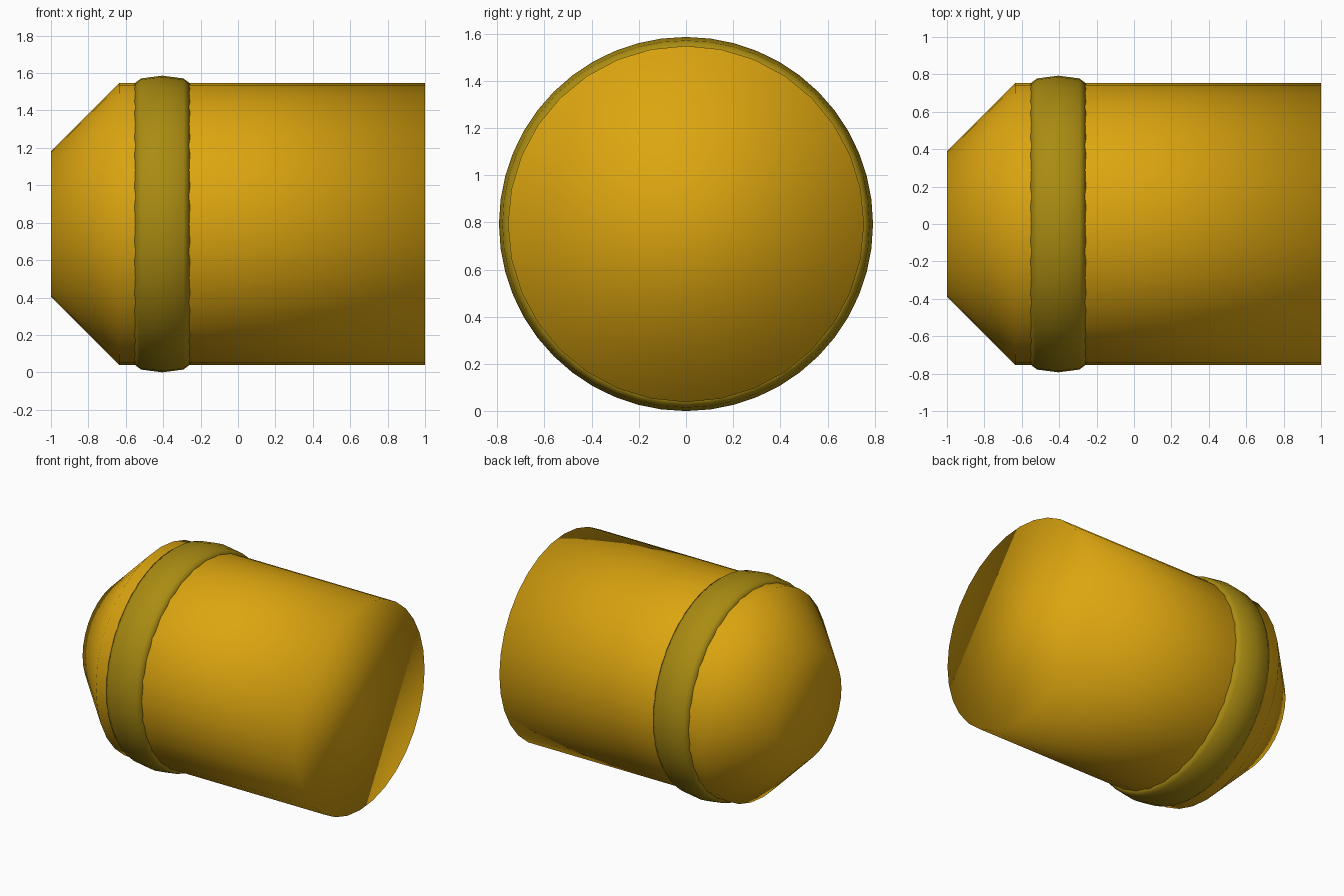
import bpy, bmesh, math

if "Cube" in bpy.data.objects:
    bpy.data.objects.remove(bpy.data.objects["Cube"])

CZ = 0.793  # height of the long axis


def material(name, color):
    m = bpy.data.materials.new(name)
    m.diffuse_color = (*color, 1)
    m.use_nodes = True
    m.node_tree.nodes["Principled BSDF"].inputs["Base Color"].default_value = m.diffuse_color
    return m


def lathe(name, profile, sides, mat, closed):
    """Revolve (x, radius) points around the horizontal axis."""
    bm = bmesh.new()
    rings = []
    for x, r in profile:
        ring = []
        for i in range(sides):
            a = 2 * math.pi * i / sides
            ring.append(bm.verts.new((x, r * math.sin(a), CZ + r * math.cos(a))))
        rings.append(ring)
    pairs = list(zip(rings, rings[1:]))
    if closed:
        pairs.append((rings[-1], rings[0]))
    else:
        bm.faces.new(rings[0])
        bm.faces.new(rings[-1])
    for a, b in pairs:
        for i in range(sides):
            j = (i + 1) % sides
            bm.faces.new((a[i], a[j], b[j], b[i]))
    bmesh.ops.recalc_face_normals(bm, faces=bm.faces)
    for f in bm.faces:
        f.smooth = True
    me = bpy.data.meshes.new(name)
    bm.to_mesh(me)
    bm.free()
    me.materials.append(mat)
    ob = bpy.data.objects.new(name, me)
    bpy.context.collection.objects.link(ob)
    return ob


# Capped barrel with tapered end, softly shaded over every edge
amber = material("amber", (0.72, 0.38, 0.005))
lathe("body", [(-1, 0.39), (-0.635, 0.755), (1, 0.755)], 32, amber, False)

# Wide flattened band around the barrel
olive = material("olive", (0.40, 0.26, 0.006))
band = [(-0.405 + 0.16 * math.sin(k * math.pi / 4),
         0.743 + 0.05 * math.cos(k * math.pi / 4)) for k in range(8)]
lathe("band", band, 48, olive, True)
